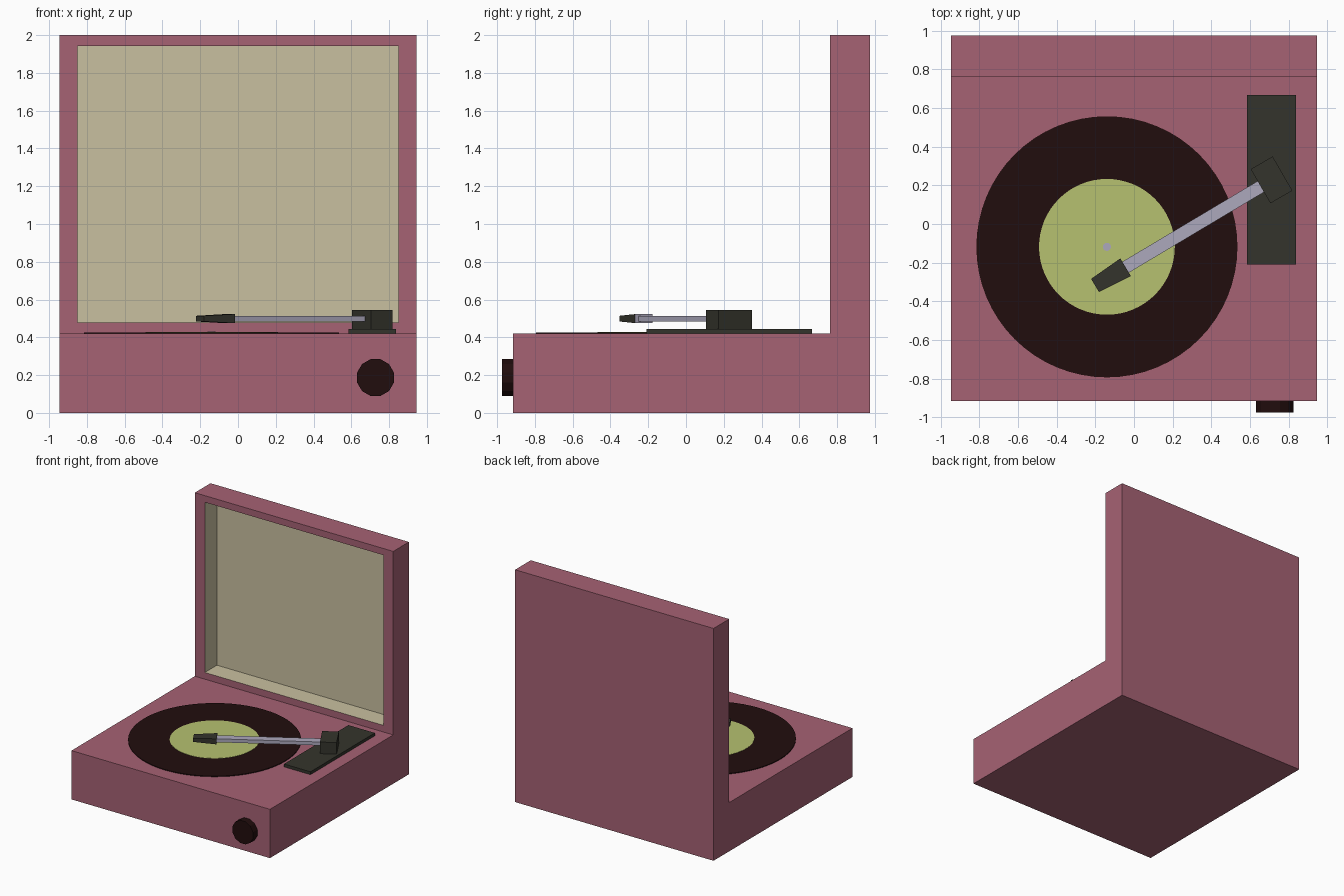
import bpy, bmesh, math
from mathutils import Matrix, Vector

if "Cube" in bpy.data.objects:
    bpy.data.objects.remove(bpy.data.objects["Cube"])


def material(name, rgb):
    m = bpy.data.materials.new(name)
    m.diffuse_color = (*rgb, 1)
    m.use_nodes = True
    m.node_tree.nodes["Principled BSDF"].inputs["Base Color"].default_value = m.diffuse_color
    return m


PINK = material("dusty pink", (0.381, 0.122, 0.174))
CREAM = material("cream lining", (0.584, 0.527, 0.352))
BLACK = material("vinyl black", (0.015, 0.004, 0.004))
GREEN = material("label green", (0.468, 0.533, 0.162))
METAL = material("pale metal", (0.413, 0.392, 0.503))
GREY = material("dark grey", (0.034, 0.034, 0.025))


def finish(name, bm, *mats):
    bmesh.ops.recalc_face_normals(bm, faces=bm.faces)
    me = bpy.data.meshes.new(name)
    bm.to_mesh(me)
    bm.free()
    for m in mats:
        me.materials.append(m)
    ob = bpy.data.objects.new(name, me)
    bpy.context.collection.objects.link(ob)
    return ob


def box(name, centre, size, mat, angle=0):
    bm = bmesh.new()
    bmesh.ops.create_cube(bm, size=1, matrix=Matrix.Translation(centre)
                          @ Matrix.Rotation(angle, 4, 'Z') @ Matrix.Diagonal((*size, 1)))
    return finish(name, bm, mat)


def cylinder(name, centre, radius, depth, sides, mat, rot=Matrix()):
    bm = bmesh.new()
    bmesh.ops.create_cone(bm, cap_ends=True, segments=sides, radius1=radius, radius2=radius,
                          depth=depth, matrix=Matrix.Translation(centre) @ rot)
    return finish(name, bm, mat)


# Case: L-shaped side profile extruded across, with a lined recess in the lid
TOP = 0.42
bm = bmesh.new()
profile = [(-0.915, 0), (0.975, 0), (0.975, 2), (0.762, 2), (0.762, TOP), (-0.915, TOP)]
side = bm.faces.new([bm.verts.new((-0.945, y, z)) for y, z in profile])
ext = bmesh.ops.extrude_face_region(bm, geom=[side])
bmesh.ops.translate(bm, vec=(1.89, 0, 0),
                    verts=[v for v in ext["geom"] if isinstance(v, bmesh.types.BMVert)])
bmesh.ops.recalc_face_normals(bm, faces=bm.faces)
lid = next(f for f in bm.faces if f.normal.y < -0.9 and f.calc_center_median().z > 1)
bmesh.ops.inset_region(bm, faces=[lid], thickness=0.081)
for v in lid.verts:
    v.co.x = math.copysign(0.85, v.co.x)
old = set(bm.faces) - {lid}
floor = bmesh.ops.extrude_discrete_faces(bm, faces=[lid])["faces"][0]
bmesh.ops.translate(bm, vec=(0, 0.165, 0), verts=floor.verts)
for f in bm.faces:
    f.material_index = 0 if f in old else 1
finish("case_with_lid", bm, PINK, CREAM)

# Control knob on the front
knob_rot = Matrix.Rotation(math.pi / 2, 4, 'X') @ Matrix.Rotation(math.pi / 12, 4, 'Z')
cylinder("volume_knob", (0.728, -0.94, 0.187), 0.101, 0.07, 12, BLACK, knob_rot)

# Record, label and spindle
for name, r, z, mat in (("record", 0.675, 0.426, BLACK), ("record_label", 0.351, 0.428, GREEN),
                        ("spindle", 0.021, 0.431, METAL)):
    cylinder(name, (-0.14, -0.118, (z + TOP - 0.01) / 2), r, z - TOP + 0.01, 64, mat)

# Tonearm plate and pivot block
box("tonearm_plate", (0.711, 0.228, 0.4325), (0.252, 0.876, 0.025), GREY)
box("pivot_block", (0.711, 0.228, 0.495), (0.131, 0.204, 0.1), GREY, math.radians(30))

# Tonearm running from the block towards the record centre
angle = math.radians(30.8)
direction = Vector((-math.cos(angle), -math.sin(angle), 0))
start = Vector((0.66, 0.196, 0.499))
box("tonearm", start + direction * 0.41, (0.82, 0.066, 0.03), METAL, angle)

# Cartridge head, tapering to its tip, with a metal rear face
bm = bmesh.new()
bmesh.ops.create_cube(bm, size=1)
for v in bm.verts:
    w, h = (0.106, 0.048) if v.co.x > 0 else (0.079, 0.03)
    v.co = Vector((v.co.x * 0.184, v.co.y * w, v.co.z * h))
for f in bm.faces:
    f.material_index = int(f.normal.x > 0.9)
bm.transform(Matrix.Translation(start + direction * 0.911) @ Matrix.Rotation(angle, 4, 'Z'))
finish("cartridge_head", bm, GREY, METAL)
